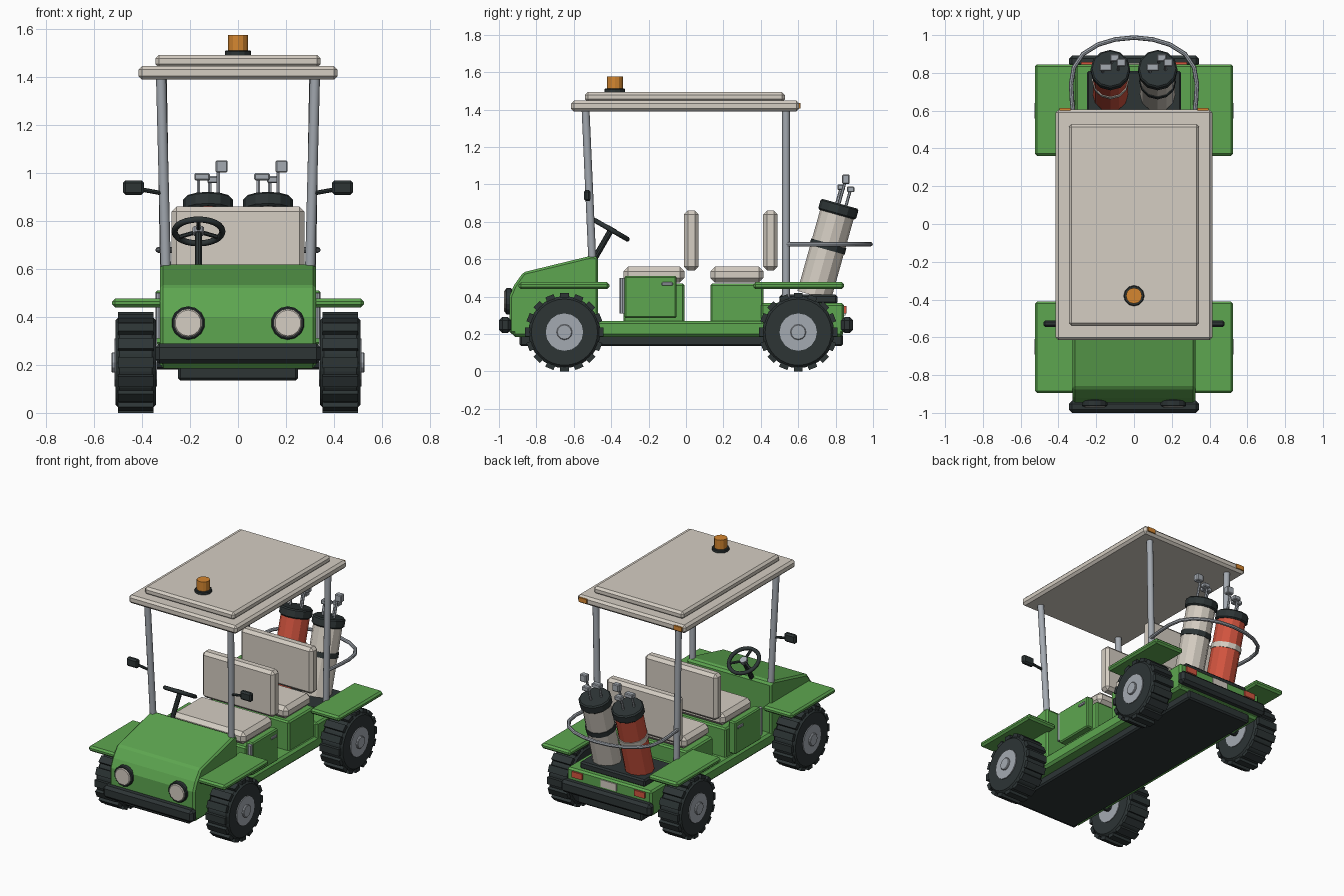
import bpy, bmesh, math
from mathutils import Vector, Matrix

cube = bpy.data.objects.get("Cube")
if cube:
    bpy.data.objects.remove(cube, do_unlink=True)


def material(name, r, g, b):
    m = bpy.data.materials.new(name)
    m.use_nodes = True
    m.diffuse_color = (r, g, b, 1)
    m.node_tree.nodes["Principled BSDF"].inputs["Base Color"].default_value = (r, g, b, 1)
    return m


GREEN = material("green_paint", 0.11, 0.38, 0.08)
CREAM = material("cream", 0.66, 0.61, 0.54)
DARK = material("dark_rubber", 0.026, 0.035, 0.036)
GREY = material("grey_metal", 0.37, 0.40, 0.44)
RED = material("red", 0.65, 0.09, 0.05)
ORANGE = material("orange_lamp", 0.66, 0.24, 0.03)


def finish(name, bm, mat, bevel=0.0):
    bmesh.ops.recalc_face_normals(bm, faces=bm.faces)
    if bevel:
        sharp = [e for e in bm.edges if e.calc_face_angle(0) > 0.6]
        bmesh.ops.bevel(bm, geom=sharp, offset=bevel, segments=1, affect='EDGES')
    me = bpy.data.meshes.new(name)
    bm.to_mesh(me)
    bm.free()
    me.materials.append(mat)
    ob = bpy.data.objects.new(name, me)
    bpy.context.collection.objects.link(ob)
    return ob


def box(name, xs, ys, zs, mat, bevel=0.0):
    size = [abs(r[1] - r[0]) for r in (xs, ys, zs)]
    mid = [(r[1] + r[0]) / 2 for r in (xs, ys, zs)]
    bm = bmesh.new()
    bmesh.ops.create_cube(bm, size=1, matrix=Matrix.Translation(mid) @ Matrix.Diagonal((*size, 1)))
    return finish(name, bm, mat, bevel)


def rod(name, a, b, radius, mat, sides=12, bevel=0.0, smooth=False):
    a, b = Vector(a), Vector(b)
    turn = (b - a).to_track_quat('Z', 'Y').to_matrix().to_4x4()
    bm = bmesh.new()
    bmesh.ops.create_cone(bm, cap_ends=True, segments=sides, radius1=radius, radius2=radius,
                          depth=(b - a).length, matrix=Matrix.Translation((a + b) / 2) @ turn)
    ob = finish(name, bm, mat, bevel)
    if smooth:
        for p in ob.data.polygons:
            p.use_smooth = len(p.vertices) == 4
    return ob


def profile_x(name, points, half, mat, bevel):
    """Extrude a (y, z) outline across the width."""
    bm = bmesh.new()
    face = bm.faces.new([bm.verts.new((-half, y, z)) for y, z in points])
    new = bmesh.ops.extrude_face_region(bm, geom=[face])["geom"]
    bmesh.ops.translate(bm, vec=(2 * half, 0, 0), verts=[v for v in new if isinstance(v, bmesh.types.BMVert)])
    return finish(name, bm, mat, bevel)


# Chassis and body
box("underbody", (-0.25, 0.25), (-0.89, 0.84), (0.135, 0.2), DARK, 0.01)
box("floor", (-0.325, 0.325), (-0.93, 0.84), (0.185, 0.27), GREEN, 0.015)
profile_x("hood", [(-0.945, 0.2), (-0.945, 0.4), (-0.92, 0.46), (-0.87, 0.53),
                   (-0.5, 0.62), (-0.47, 0.61), (-0.47, 0.2)], 0.325, GREEN, 0.012)
box("rear_body", (-0.325, 0.325), (0.4, 0.845), (0.2, 0.365), GREEN, 0.012)
box("bag_tray", (-0.25, 0.25), (0.5, 0.81), (0.36, 0.41), DARK, 0.01)
box("front_bumper", (-0.345, 0.345), (-1.0, -0.935), (0.205, 0.29), DARK, 0.018)
box("rear_bumper", (-0.345, 0.345), (0.83, 0.893), (0.205, 0.29), DARK, 0.018)
box("rear_plate", (-0.06, 0.06), (0.84, 0.852), (0.3, 0.35), CREAM)

# Seats on their boxes
for label, y0, y1, base, top in (("front", -0.335, -0.008, 0.28, 0.47), ("rear", 0.13, 0.415, 0.27, 0.47)):
    box(label + "_seat_box", (-0.3, 0.3), (y0, y1), (base - 0.03, top), GREEN, 0.01)
    box(label + "_seat_cushion", (-0.28, 0.28), (y0, y1), (0.475, 0.56), CREAM, 0.025)
    back = y1 + 0.035
    box(label + "_seat_back", (-0.277, 0.277), (back - 0.037, back + 0.04), (0.54, 0.86), CREAM, 0.02)

# Parts on both sides
for s, side in ((1, "left"), (-1, "right")):
    def xs(a, b):
        return (s * a, s * b)

    for end, y0, y1 in (("front", -0.895, -0.41), ("rear", 0.36, 0.845)):
        box(f"{side}_{end}_fender", xs(0.3, 0.525), (y0, y1), (0.44, 0.477), GREEN, 0.012)
    box(side + "_side_panel", xs(0.29, 0.345), (-0.33, -0.05), (0.285, 0.51), GREEN, 0.008)
    box(side + "_panel_handle", xs(0.34, 0.353), (-0.13, -0.07), (0.458, 0.477), GREY, 0.004)
    rod(side + "_grab_bar", (s * 0.33, -0.34, 0.31), (s * 0.33, -0.34, 0.5), 0.015, GREY, 8)
    rod(side + "_front_post", (s * 0.3, -0.5, 0.57), (s * 0.321, -0.537, 1.4), 0.021, GREY, smooth=True)
    rod(side + "_rear_post", (s * 0.3, 0.535, 0.35), (s * 0.318, 0.535, 1.4), 0.021, GREY, smooth=True)
    rod(side + "_mirror_arm", (s * 0.31, -0.52, 0.915), (s * 0.42, -0.527, 0.935), 0.009, DARK, 8)
    box(side + "_mirror", xs(0.393, 0.48), (-0.545, -0.51), (0.91, 0.97), DARK, 0.01)
    rod(side + "_headlight_ring", (s * 0.208, -0.93, 0.375), (s * 0.208, -0.965, 0.375), 0.07, DARK, 14, 0.005)
    rod(side + "_headlight_lens", (s * 0.208, -0.94, 0.375), (s * 0.208, -0.972, 0.375), 0.059, CREAM, 14, 0.005)
    box(side + "_tail_light", xs(0.2, 0.28), (0.83, 0.857), (0.31, 0.35), RED)
    box(side + "_roof_marker", xs(0.335, 0.395), (0.595, 0.613), (1.405, 1.435), ORANGE)

    # Wheels with block treads
    for end, wy in (("front", -0.65), ("rear", 0.6)):
        name, wz = f"{side}_{end}_", 0.21
        rod(name + "tyre", (s * 0.343, wy, wz), (s * 0.51, wy, wz), 0.192, DARK, 32, 0.015)
        rod(name + "rim", (s * 0.338, wy, wz), (s * 0.516, wy, wz), 0.1, GREY, 16)
        rod(name + "hub", (s * 0.5, wy, wz), (s * 0.528, wy, wz), 0.042, GREY, 12, 0.004)
        rod(name + "axle", (0, wy, wz), (s * 0.34, wy, wz), 0.03, DARK, 8)
        bm = bmesh.new()
        for i in range(16):
            spin = Matrix.Rotation(i * math.tau / 16, 4, 'X')
            spot = Matrix.Translation((s * 0.427, wy, wz)) @ spin @ Matrix.Translation((0, 0, -0.193))
            bmesh.ops.create_cube(bm, size=1, matrix=spot @ Matrix.Diagonal((0.148, 0.047, 0.034, 1)))
        finish(name + "treads", bm, DARK)

# Roof and beacon
box("roof", (-0.415, 0.415), (-0.615, 0.605), (1.39, 1.447), CREAM, 0.015)
box("roof_top_panel", (-0.345, 0.345), (-0.54, 0.528), (1.44, 1.493), CREAM, 0.015)
rod("beacon_base", (0, -0.38, 1.485), (0, -0.38, 1.512), 0.055, DARK, 12, 0.004)
rod("beacon_lamp", (0, -0.38, 1.51), (0, -0.38, 1.577), 0.042, ORANGE, 12)

# Steering wheel on a tilted column
hub = Vector((-0.165, -0.4, 0.757))
axis = Vector((0, 0.5, 0.866))
tilt = axis.to_track_quat('Z', 'Y')
bpy.ops.mesh.primitive_torus_add(location=hub, rotation=tilt.to_euler(), major_radius=0.1,
                                 minor_radius=0.013, major_segments=24, minor_segments=8)
ring = bpy.context.object
ring.name = "steering_wheel"
ring.data.materials.append(DARK)
bpy.ops.object.shade_smooth()
rod("steering_column", hub - axis * 0.2, hub, 0.016, DARK, 10)
rod("steering_hub", hub - axis * 0.012, hub + axis * 0.015, 0.025, GREY, 10)
for i in range(3):
    a = math.radians(90 + 120 * i)
    spoke = tilt @ Vector((math.cos(a), math.sin(a), 0))
    rod(f"steering_spoke_{i + 1}", hub, hub + spoke * 0.1, 0.009, DARK, 6)

# Curved rail around the bags
half_rail = [(0.315, 0.535), (0.328, 0.65), (0.333, 0.74), (0.318, 0.83), (0.27, 0.9),
             (0.19, 0.95), (0.1, 0.977)]
path = half_rail + [(0, 0.987)] + [(-x, y) for x, y in reversed(half_rail)]
curve = bpy.data.curves.new("bag_rail", 'CURVE')
curve.dimensions = '3D'
curve.bevel_depth = 0.012
curve.bevel_resolution = 2
curve.use_fill_caps = True
spline = curve.splines.new('POLY')
spline.points.add(len(path) - 1)
for p, (x, y) in zip(spline.points, path):
    p.co = (x, y, 0.68, 1)
curve.materials.append(GREY)
rail = bpy.data.objects.new("bag_rail", curve)
bpy.context.collection.objects.link(rail)
bpy.ops.object.select_all(action='DESELECT')
rail.select_set(True)
bpy.context.view_layer.objects.active = rail
bpy.ops.object.convert(target='MESH')
bpy.ops.object.shade_smooth_by_angle()

# Leaning bags with clubs
lean = Vector((0, 0.27, 0.963))
for label, x, mat, strap in (("red", -0.125, RED, CREAM), ("cream", 0.125, CREAM, DARK)):
    foot = Vector((x, 0.685, 0.405))

    def band(part, start, end, radius, m, bevel=0.0):
        rod(f"{label}_bag_{part}", foot + lean * start, foot + lean * end, radius, m, 12, bevel)

    band("body", 0, 0.47, 0.093, mat)
    band("strap", 0.255, 0.29, 0.098, strap)
    band("collar", 0.45, 0.51, 0.105, DARK, 0.008)
    for i, (dx, y, z, w, h) in enumerate(((-0.025, 0.83, 0.985, 0.065, 0.03),
                                          (0.057, 0.855, 1.028, 0.05, 0.05),
                                          (0.022, 0.88, 0.973, 0.05, 0.03))):
        shaft = Vector((x + dx - 0.015, y, z))
        rod(f"{label}_bag_club_shaft_{i + 1}", shaft - lean * 0.16, shaft, 0.008, GREY, 6)
        box(f"{label}_bag_club_head_{i + 1}", (x + dx - w / 2, x + dx + w / 2),
            (y - 0.02, y + 0.02), (z - h / 2, z + h / 2), GREY, 0.005)
